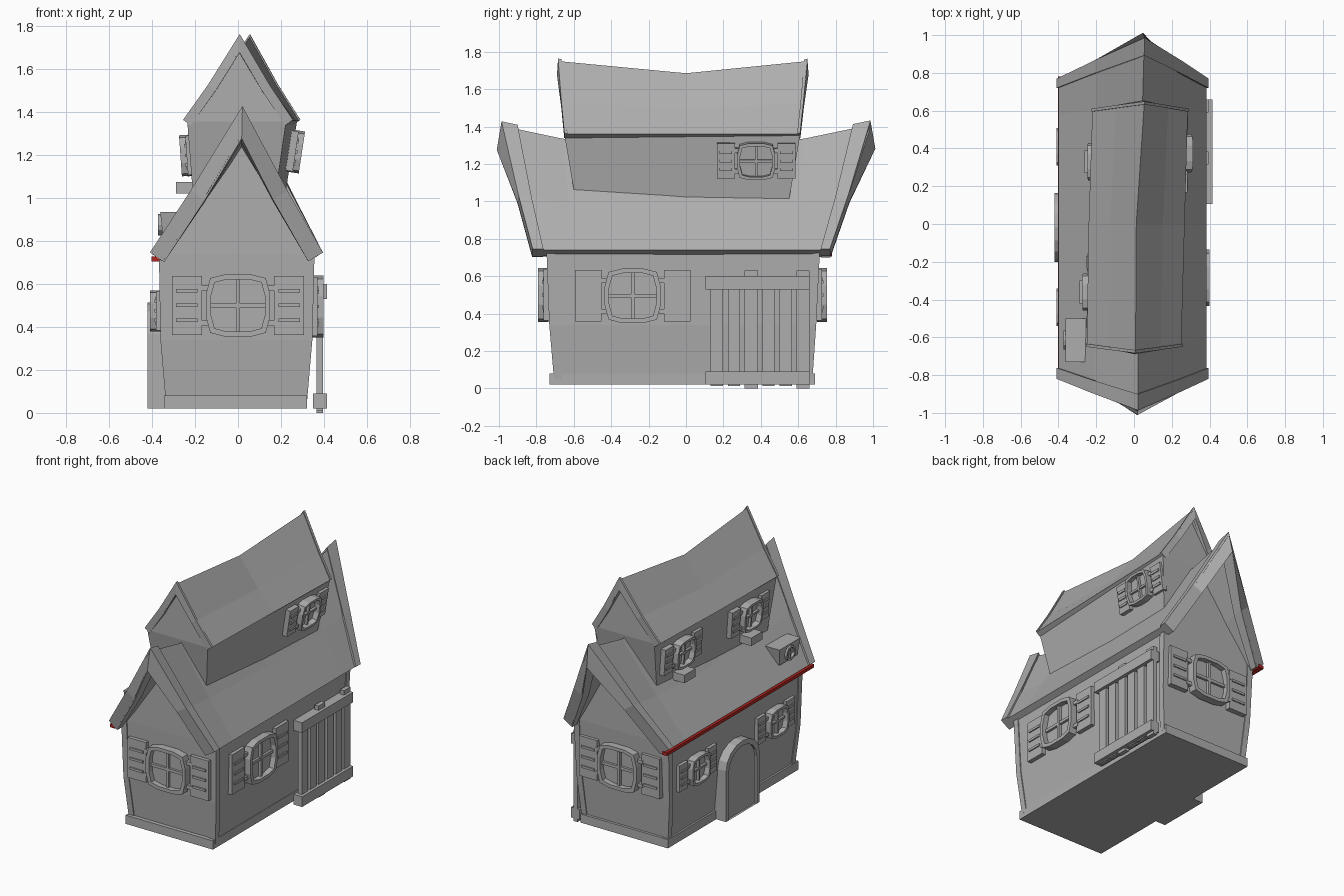
import bpy, bmesh, math, random
from mathutils import Matrix, Vector

random.seed(4)
if "Cube" in bpy.data.objects:
    bpy.data.objects.remove(bpy.data.objects["Cube"])


def material(name, rgb):
    m = bpy.data.materials.new(name)
    m.use_nodes = True
    m.diffuse_color = (*rgb, 1)
    m.node_tree.nodes["Principled BSDF"].inputs["Base Color"].default_value = (*rgb, 1)
    return m


GREY = material("plain grey", (0.42, 0.42, 0.42))
RED = material("eave red", (0.45, 0.02, 0.015))


def finish(name, bm, mat=GREY, matrix=None, closed=True):
    if closed:
        bmesh.ops.recalc_face_normals(bm, faces=bm.faces)
    mesh = bpy.data.meshes.new(name)
    bm.to_mesh(mesh)
    bm.free()
    mesh.materials.append(mat)
    ob = bpy.data.objects.new(name, mesh)
    if matrix:
        ob.matrix_world = matrix
    bpy.context.collection.objects.link(ob)
    return ob


def add_box(bm, x, y, z):
    # box from three (low, high) ranges
    size = Matrix.Diagonal((x[1] - x[0], y[1] - y[0], z[1] - z[0], 1))
    mid = Vector((sum(x) / 2, sum(y) / 2, sum(z) / 2))
    bmesh.ops.create_cube(bm, size=1, matrix=Matrix.Translation(mid) @ size)


def box(name, x, y, z, mat=GREY):
    bm = bmesh.new()
    add_box(bm, x, y, z)
    return finish(name, bm, mat)


def loft(name, levels, skew=0):
    # stack of rectangles (x0, x1, y0, y1, z), leaning sideways along y
    bm = bmesh.new()
    rings = [[bm.verts.new((x + skew * y, y, z))
              for x, y in ((a, c), (b, c), (b, d), (a, d))] for a, b, c, d, z in levels]
    for lo, hi in zip(rings, rings[1:]):
        for i in range(4):
            j = (i + 1) % 4
            bm.faces.new((lo[i], lo[j], hi[j], hi[i]))
    bm.faces.new(rings[0])
    bm.faces.new(rings[-1])
    return finish(name, bm)


def add_prism(bm, outline, out):
    # solid outline standing off the wall
    back = [bm.verts.new((x, 0, z)) for x, z in outline]
    front = [bm.verts.new((x, -out, z)) for x, z in outline]
    for i in range(len(outline)):
        j = (i + 1) % len(outline)
        bm.faces.new((back[i], back[j], front[j], front[i]))
    bm.faces.new(back)
    bm.faces.new(front)


def add_ring(bm, outer, inner, out):
    # hollow frame between two outlines
    loops = [[bm.verts.new((x, y, z)) for x, z in pts]
             for pts, y in ((outer, 0), (outer, -out), (inner, -out), (inner, 0))]
    n = len(outer)
    for k in range(4):
        a, b = loops[k], loops[(k + 1) % 4]
        for i in range(n):
            j = (i + 1) % n
            bm.faces.new((a[i], a[j], b[j], b[i]))


def wall_matrix(origin, turn, tilt=0):
    return (Matrix.Translation(origin) @ Matrix.Rotation(math.radians(turn), 4, 'Z')
            @ Matrix.Rotation(tilt, 4, 'X'))


def window(name, origin, turn, k=1.0, tilt=0):
    bm = bmesh.new()
    w, h, out = 0.15 * k, 0.145 * k, 0.055
    quarter = [(1, 0.35), (0.86, 0.88), (0.4, 1)]
    unit = quarter + [(-x, z) for x, z in reversed(quarter)]
    unit += [(-x, -z) for x, z in unit]
    outer = [(x * w, z * h) for x, z in unit]
    inner = [(x * w * 0.84, z * h * 0.84) for x, z in unit]
    add_ring(bm, outer, inner, out)
    add_prism(bm, [(x * 0.92, z * 0.92) for x, z in outer], 0.018)
    # glazing bars
    add_box(bm, (-0.01 * k, 0.01 * k), (-0.036, 0), (-h * 0.9, h * 0.9))
    add_box(bm, (-w * 0.9, w * 0.9), (-0.034, 0), (-0.01 * k, 0.01 * k))
    # shutters with slats and hinges
    for s in (-1, 1):
        a, b = sorted((s * 0.168 * k, s * 0.308 * k))
        top = 0.138 * k
        add_box(bm, (a, b), (-0.026, 0.01), (-top, top))
        for i in (-1, 0, 1):
            z = i * 0.068 * k
            add_box(bm, (a + 0.02 * k, b - 0.02 * k), (-0.034, 0), (z - 0.008, z + 0.008))
            if i:
                c, d = sorted((s * 0.14 * k, s * 0.18 * k))
                add_box(bm, (c, d), (-0.03, 0), (z * 1.2 - 0.012, z * 1.2 + 0.012))
    return finish(name, bm, matrix=wall_matrix(origin, turn, tilt))


def section(y_eave, y_ridge, left, ridge, right, z_eave, z_ridge):
    # five points across a pitched roof, slightly flared at the eaves
    a, b, c = (Vector(p) for p in ((left, y_eave, z_eave), (ridge, y_ridge, z_ridge),
                                   (right, y_eave, z_eave)))
    sag = Vector((0, 0, -0.012))
    return [a, a.lerp(b, 0.45) + sag, b, c.lerp(b, 0.45) + sag, c]


def roof_sheet(name, rows, thick, offset):
    bm = bmesh.new()
    grid = [[bm.verts.new(p) for p in row] for row in rows]
    for r, s in zip(grid, grid[1:]):
        for i in range(4):
            bm.faces.new((r[i], r[i + 1], s[i + 1], s[i]))
    ob = finish(name, bm, closed=False)
    mod = ob.modifiers.new("thickness", 'SOLIDIFY')
    mod.thickness, mod.offset, mod.use_even_offset = thick, offset, True


def roof(name, stations, thick, edge, edge_thick):
    rows = [section(*s) for s in stations]
    roof_sheet(name, rows, thick, -1)
    # raised boards along both gable ends
    for end, a, b in (("front", rows[0], rows[1]), ("back", rows[-1], rows[-2])):
        band = [a, [p.lerp(q, edge) for p, q in zip(a, b)]]
        if end == "back":
            band.reverse()
        roof_sheet(f"{name}_{end}_board", band, edge_thick, -0.7)


# Lower storey
box("plinth", (-0.345, 0.32), (-0.73, 0.69), (0.02, 0.08))
walls = [(-0.33, 0.315, -0.70, 0.67, 0.05), (-0.355, 0.34, -0.725, 0.69, 0.34),
         (-0.362, 0.35, -0.74, 0.71, 0.74)]
loft("lower_walls", walls + [(0.01, 0.02, -0.74, 0.71, 1.25)])
for sx, side in enumerate(("right", "left")):
    for sy, end in enumerate(("front", "back")):
        post = []
        for x0, x1, y0, y1, z in walls:
            x, y = (x0, x1)[sx], (y0, y1)[sy]
            dx, dy = (-1, 1)[sx], (-1, 1)[sy]
            post.append((*sorted((x + dx * 0.006, x - dx * 0.035)),
                         *sorted((y + dy * 0.006, y - dy * 0.035)), z))
        loft(f"corner_post_{end}_{side}", post)
roof("main_roof", [(-0.82, -0.99, -0.40, 0.02, 0.385, 0.74, 1.405),
                   (-0.60, -0.66, -0.40, 0.02, 0.385, 0.74, 1.335),
                   (0, 0, -0.40, 0.03, 0.385, 0.74, 1.30),
                   (0.58, 0.63, -0.40, 0.045, 0.385, 0.74, 1.335),
                   (0.77, 0.99, -0.40, 0.055, 0.385, 0.74, 1.41)], 0.06, 0.26, 0.08)
box("eave_strip", (-0.402, -0.365), (-0.82, 0.78), (0.705, 0.727), RED)

# Upper storey
loft("upper_walls", [(-0.17, 0.19, -0.56, 0.52, 0.85), (-0.185, 0.195, -0.59, 0.55, 1.0),
                     (-0.21, 0.25, -0.65, 0.61, 1.355)], 0.04)
for end, y0, y1 in (("front", -0.65, -0.6), ("back", 0.56, 0.61)):
    loft(f"upper_gable_{end}", [(-0.21, 0.25, y0, y1, 1.355),
                                (0.022, 0.032, y0, y1, 1.68)], 0.04)
roof("upper_roof", [(-0.65, -0.685, -0.25, 0.008, 0.25, 1.36, 1.75),
                    (0, 0, -0.24, 0.012, 0.268, 1.36, 1.685),
                    (0.61, 0.65, -0.22, 0.055, 0.285, 1.36, 1.75)], 0.035, 0.025, 0.045)

# Windows
window("front_window", (0, -0.735, 0.5), 0)
window("back_window", (0, 0.70, 0.5), 180)
window("left_window", (0.344, -0.285, 0.495), 90)
window("upper_left_window", (0.243, 0.375, 1.22), 90, 0.68, 0.15)
for end, y, yu, xu in (("front", -0.44, -0.36, -0.213), ("back", 0.41, 0.33, -0.186)):
    window(f"right_window_{end}", (-0.355, y, 0.475), -90, 0.66)
    window(f"upper_right_window_{end}", (xu, yu, 1.2), -90, 0.66, 0.07)
    box(f"flower_box_{end}", (xu - 0.075, xu + 0.03), (yu - 0.06, yu + 0.06), (1.02, 1.075))

# Arched door
arch = [(-0.182, 0.02), (0.182, 0.02), (0.182, 0.37)]
arch += [(0.182 * math.cos(a), 0.37 + 0.143 * math.sin(a))
         for a in (math.pi * i / 8 for i in range(1, 8))] + [(-0.182, 0.37)]
bm = bmesh.new()
add_ring(bm, arch, [(x * 0.84, 0.02 + (z - 0.02) * 0.93) for x, z in arch], 0.09)
add_prism(bm, [(x * 0.9, 0.02 + (z - 0.02) * 0.95) for x, z in arch], 0.075)
finish("arched_door", bm, matrix=wall_matrix((-0.33, -0.018, 0), -90))

# Plank gate
bm = bmesh.new()
for i in range(6):
    y = 0.165 + i * 0.092
    half = random.uniform(0.032, 0.04)
    low, high = ((0.012, 0.6), (0.0, 0.63))[i % 3 == 2]
    add_box(bm, (0.365, 0.395), (y - half, y + half), (low, high))
for z in (0.02, 0.53):
    add_box(bm, (0.35, 0.415), (0.105, 0.66), (z, z + 0.07))
finish("plank_gate", bm)

# Roof vent
loft("roof_vent", [(-0.35, -0.2, -0.71, -0.52, 0.82), (-0.362, -0.2, -0.73, -0.50, 0.935)])
bm = bmesh.new()
circle = [(math.cos(math.tau * i / 12), math.sin(math.tau * i / 12)) for i in range(12)]
add_ring(bm, [(0.05 * x, 0.05 * z) for x, z in circle],
         [(0.036 * x, 0.036 * z) for x, z in circle], 0.02)
add_box(bm, (-0.006, 0.006), (-0.014, 0), (-0.04, 0.04))
add_box(bm, (-0.04, 0.04), (-0.014, 0), (-0.006, 0.006))
finish("vent_ring", bm, matrix=wall_matrix((-0.352, -0.615, 0.875), -90))
